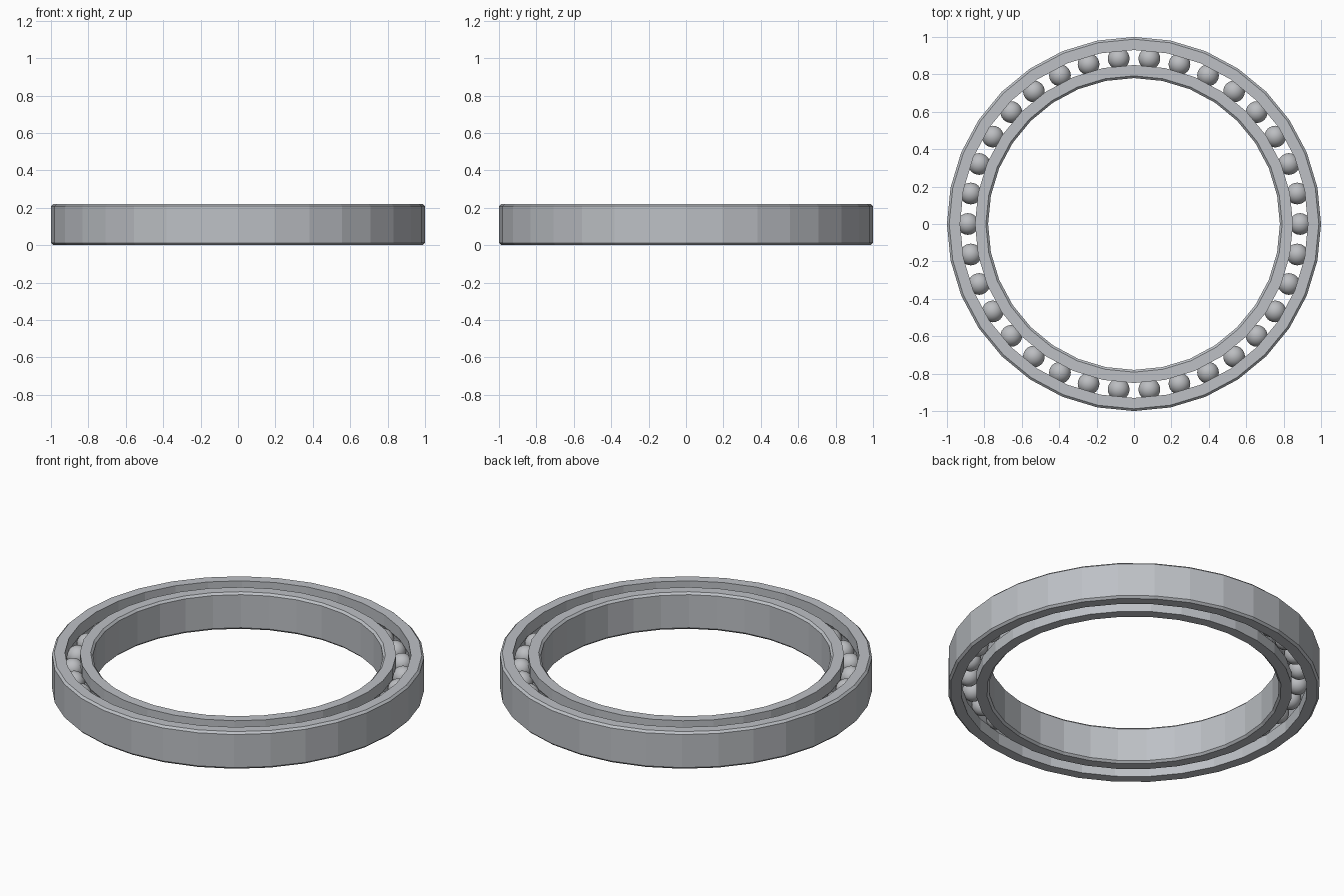
import bpy
import bmesh
from math import sin, cos, pi, radians, sqrt

cube = bpy.data.objects.get("Cube")
if cube:
    bpy.data.objects.remove(cube)

HEIGHT = 0.22
MID = HEIGHT / 2
SIDES = 32
BALLS = 34
BALL_R = 0.058
PITCH_R = 0.888
CHAMFER = 0.012


def material(name, colour):
    mat = bpy.data.materials.new(name)
    mat.use_nodes = True
    mat.diffuse_color = colour
    mat.node_tree.nodes["Principled BSDF"].inputs["Base Color"].default_value = colour
    return mat


def add_object(name, bm, mat):
    bmesh.ops.recalc_face_normals(bm, faces=bm.faces)
    mesh = bpy.data.meshes.new(name)
    bm.to_mesh(mesh)
    bm.free()
    mesh.materials.append(mat)
    obj = bpy.data.objects.new(name, mesh)
    bpy.context.collection.objects.link(obj)
    return obj


def race_profile(plain_r, groove_r):
    """Closed section: chamfered plain wall, grooved wall facing the balls."""
    side = 1 if plain_r > groove_r else -1
    inset = plain_r - side * CHAMFER
    points = [(inset, 0), (plain_r, CHAMFER),
              (plain_r, HEIGHT - CHAMFER), (inset, HEIGHT), (groove_r, HEIGHT)]
    # Circular groove that cradles the balls
    half = sqrt(BALL_R ** 2 - (groove_r - PITCH_R) ** 2)
    steps = 6
    for i in range(steps + 1):
        z = half * cos(pi * i / steps)
        points.append((PITCH_R + side * sqrt(BALL_R ** 2 - z * z), MID + z))
    points.append((groove_r, 0))
    return points


def add_race(name, plain_r, groove_r, mat):
    bm = bmesh.new()
    rings = []
    for s in range(SIDES):
        a = 2 * pi * s / SIDES
        rings.append([bm.verts.new((r * cos(a), r * sin(a), z))
                      for r, z in race_profile(plain_r, groove_r)])
    count = len(rings[0])
    for s in range(SIDES):
        here, there = rings[s], rings[(s + 1) % SIDES]
        for i in range(count):
            j = (i + 1) % count
            bm.faces.new((here[i], there[i], there[j], here[j]))
    return add_object(name, bm, mat)


steel = material("ring steel", (0.51, 0.53, 0.56, 1))
ball_steel = material("ball steel", (0.50, 0.51, 0.53, 1))

# Two races, flat faceted
add_race("outer_ring", 1.0, 0.93, steel)
add_race("inner_ring", 0.78, 0.85, steel)

# Rolling balls, sharing one smooth mesh
bm = bmesh.new()
bmesh.ops.create_uvsphere(bm, u_segments=24, v_segments=16, radius=BALL_R)
for face in bm.faces:
    face.smooth = True
first = add_object("ball", bm, ball_steel)
for i in range(BALLS):
    ball = first
    if i:
        ball = first.copy()
        bpy.context.collection.objects.link(ball)
    a = radians(360 * i / BALLS)
    ball.location = (PITCH_R * cos(a), PITCH_R * sin(a), MID)
